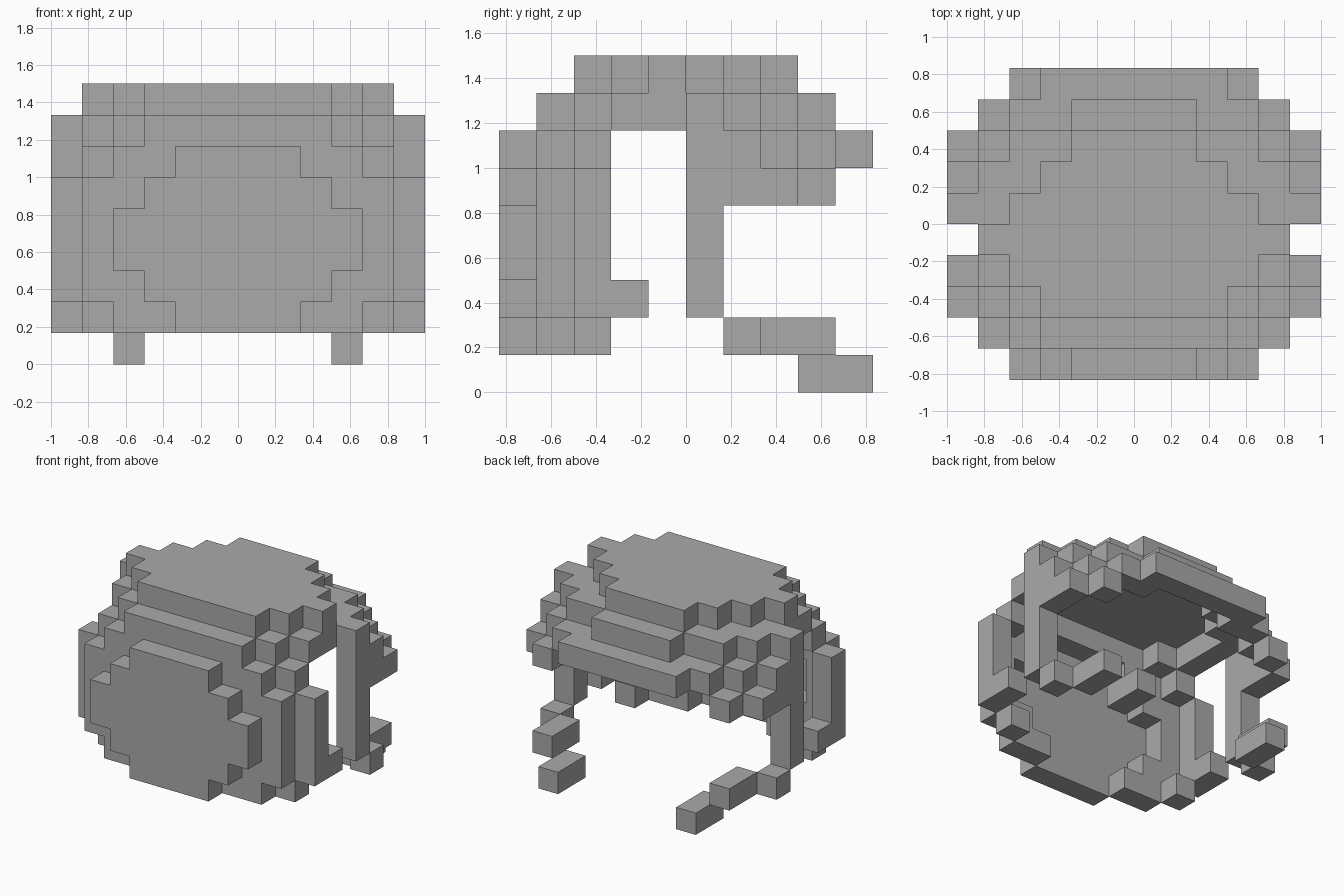
import bpy, bmesh, math
from mathutils import Vector

cube = bpy.data.objects.get("Cube")
if cube:
    bpy.data.objects.remove(cube, do_unlink=True)

UNIT = 1 / 6  # edge length of one block

grey = bpy.data.materials.new("plain_grey")
grey.use_nodes = True
grey.diffuse_color = (0.4, 0.4, 0.4, 1)
grey.node_tree.nodes["Principled BSDF"].inputs["Base Color"].default_value = (0.4, 0.4, 0.4, 1)

AXES = [Vector(v) for v in ((1, 0, 0), (0, 1, 0), (0, 0, 1))]


def row(x_from, x_to, y, z):
    """Blocks from x_from to x_to on the left half, mirrored to the right half."""
    half = {(x, y, z) for x in range(x_from, x_to)}
    return half | {(-1 - x, y, z) for x, y, z in half}


def build(name, rows):
    """Make one object from the outer faces of all blocks in the rows."""
    cells = set().union(*rows)
    bm = bmesh.new()
    verts = {}

    def vert(p):
        key = tuple(round(c) for c in p)
        if key not in verts:
            verts[key] = bm.verts.new(Vector(key) * UNIT)
        return verts[key]

    for cell in cells:
        base = Vector(cell)
        for i in range(3):
            n, u, v = AXES[i], AXES[i - 2], AXES[i - 1]
            for side in (0, 1):
                step = n if side else -n
                if tuple(round(c) for c in base + step) in cells:
                    continue
                o = base + n * side
                corners = [o, o + u, o + u + v, o + v]
                if not side:
                    corners.reverse()
                bm.faces.new([vert(c) for c in corners])
    # merge flat block faces into larger panels
    bmesh.ops.dissolve_limit(bm, angle_limit=math.radians(1),
                             verts=bm.verts[:], edges=bm.edges[:], delimit={'NORMAL'})
    mesh = bpy.data.meshes.new(name)
    bm.to_mesh(mesh)
    bm.free()
    mesh.materials.append(grey)
    obj = bpy.data.objects.new(name, mesh)
    bpy.context.collection.objects.link(obj)
    return obj


# rounded front plate and the stepped frame behind it
plate = (2, 3, 4, 4, 3, 2, 0)
frame = (4, 5, 5, 5, 5, 4, 3)
build("front_plate", [row(0, w, -5, z) for z, w in enumerate(plate[:-1], 1)])
build("front_frame", [row(a, b, -4, z) for z, (a, b) in enumerate(zip(plate, frame), 1)])
build("front_side_edge", [row(w, w + 1, -3, z) for z, w in enumerate(frame, 1)])
build("side_stub", [row(5, 6, -2, 2)])

# flat crown and the bridges under its sides
build("crown", [row(0, w, y, 8) for y, w in enumerate((3, 4, 5, 4, 3, 2), -3)])
build("crown_side", [row(4, 5, y, 7) for y in (-2, -1)])

# stepped bands around the back
build("upper_back_band",
      [row(a, b, y, 7) for y, (a, b) in enumerate(((4, 6), (3, 5), (2, 4), (0, 2)))])
build("middle_back_band",
      [row(a, b, y, 6) for y, (a, b) in enumerate(((5, 6), (4, 5), (2, 4), (0, 3)), 1)])
build("lower_back_band", [row(w, w + 1, y, 5) for y, w in enumerate((5, 5, 4), 1)])

# side columns and the trailing lower arms
build("side_column", [row(5, 6, 0, z) for z in range(2, 7)])
build("lower_arm", [row(5, 6, 1, 1)] + [row(4, 5, y, 1) for y in (2, 3)])
build("foot", [row(3, 4, y, 0) for y in (3, 4)])
